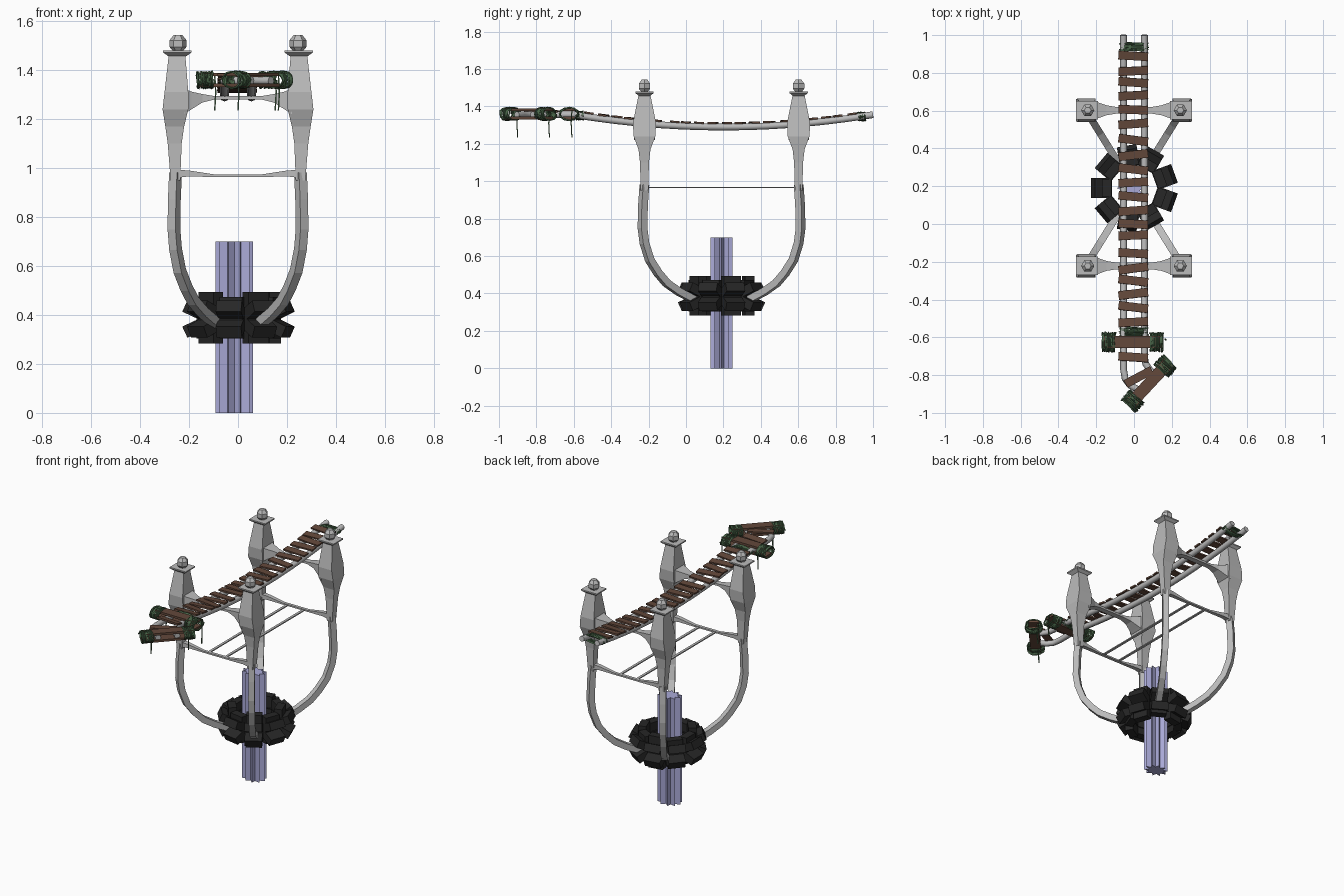
import bpy, bmesh, random
from math import sin, cos, pi, radians, atan2
from mathutils import Vector, Matrix

random.seed(4)
if "Cube" in bpy.data.objects:
    bpy.data.objects.remove(bpy.data.objects["Cube"])


def material(name, r, g, b):
    m = bpy.data.materials.new(name)
    m.use_nodes = True
    m.diffuse_color = (r, g, b, 1)
    m.node_tree.nodes["Principled BSDF"].inputs["Base Color"].default_value = (r, g, b, 1)
    return m


GREY = material("pale stone", .5, .5, .5)
BLACK = material("dark iron", .02, .02, .02)
BROWN = material("brown wood", .125, .065, .043)
GREEN = material("green rope", .065, .13, .065)
LILAC = material("lilac crystal", .4, .4, .68)
MID = Vector((0, .19, 0))


def finish(name, bm, mat):
    bmesh.ops.recalc_face_normals(bm, faces=bm.faces)
    me = bpy.data.meshes.new(name)
    bm.to_mesh(me)
    bm.free()
    me.materials.append(mat)
    ob = bpy.data.objects.new(name, me)
    bpy.context.collection.objects.link(ob)
    return ob


def loft(name, rings, mat):
    """Skin a list of equal-sized point rings and cap both ends."""
    bm = bmesh.new()
    loops = [[bm.verts.new(p) for p in ring] for ring in rings]
    for a, b in zip(loops, loops[1:]):
        for i in range(len(a)):
            j = (i + 1) % len(a)
            bm.faces.new((a[i], a[j], b[j], b[i]))
    bm.faces.new(loops[0])
    bm.faces.new(loops[-1])
    return finish(name, bm, mat)


def box(name, size, matrix, mat):
    bm = bmesh.new()
    bmesh.ops.create_cube(bm, size=1, matrix=matrix @ Matrix.Diagonal((*size, 1)))
    return finish(name, bm, mat)


def tube(name, points, radius, mat, sides=2):
    cu = bpy.data.curves.new(name, "CURVE")
    cu.dimensions = "3D"
    cu.bevel_depth = radius
    cu.bevel_resolution = sides
    cu.use_fill_caps = True
    sp = cu.splines.new("POLY")
    sp.points.add(len(points) - 1)
    for p, co in zip(sp.points, points):
        p.co = (*co, 1)
    cu.materials.append(mat)
    ob = bpy.data.objects.new(name, cu)
    bpy.context.collection.objects.link(ob)
    bpy.ops.object.select_all(action="DESELECT")
    ob.select_set(True)
    bpy.context.view_layer.objects.active = ob
    bpy.ops.object.convert(target="MESH")
    bpy.ops.object.shade_smooth_by_angle(angle=radians(50))


def rect(x0, x1, y0, y1, z):
    return [(x0, y0, z), (x1, y0, z), (x1, y1, z), (x0, y1, z)]


def deck_z(y):
    return 1.29 + .066 * min(((y - .2) / .8) ** 2, 1)


# Four posts with finials and curved legs
# Post profile: height, inner x, outer x, half depth
PROFILE = [(.95, .236, .275, .02), (1.1, .23, .287, .024), (1.17, .22, .297, .032),
           (1.24, .203, .308, .058), (1.31, .203, .3, .062), (1.46, .215, .283, .032)]
LEG = [(.485, .98), (.494, .87), (.497, .75), (.485, .67), (.452, .58),
       (.4, .51), (.345, .455), (.27, .41), (.16, .36)]
for sx in (-1, 1):
    for sy in (-1, 1):
        side = ("left" if sx > 0 else "right") + ("_front" if sy < 0 else "_back")
        cy = .19 + sy * .412
        loft("post_" + side, [rect(sx * a, sx * b, cy - d, cy + d, z)
                              for z, a, b, d in PROFILE], GREY)
        loft("cap_" + side, [rect(sx * (.248 - w), sx * (.248 + w), cy - w * .85, cy + w * .85, z)
                             for w, z in ((.034, 1.455), (.058, 1.472), (.058, 1.48))], GREY)
        loft("finial_" + side, [[(sx * .245 + r * cos(k * pi / 3), cy + r * sin(k * pi / 3), z)
                                 for k in range(6)]
                                for r, z in ((.02, 1.478), (.035, 1.495), (.035, 1.522), (.018, 1.543))], GREY)
        out = Vector((sx * .255, sy * .412, 0)).normalized()
        across = Vector((-out.y, out.x, 0))
        rings = []
        for i, (r, z) in enumerate(LEG):
            a, b = LEG[max(i - 1, 0)], LEG[min(i + 1, len(LEG) - 1)]
            t = (out * (b[0] - a[0]) + Vector((0, 0, b[1] - a[1]))).normalized()
            n = t.cross(across) * .019
            c = MID + out * r + Vector((0, 0, z))
            w = across * .019
            rings.append([c + n + w, c + n - w, c - n - w, c - n + w])
        loft("leg_" + side, rings, GREY)

# Cross beams between each pair of posts: x, half depth, bottom, top
DECK_BEAM = [(.22, .055, 1.22, 1.325), (.19, .042, 1.24, 1.312), (.145, .026, 1.268, 1.302),
             (.095, .018, 1.28, 1.294)]
TIE_BEAM = [(.25, .018, .96, .993), (.2, .014, .966, .99), (.09, .01, .963, .973)]
for y, end in ((-.222, "front"), (.602, "back")):
    for name, beam in (("deck_beam_", DECK_BEAM), ("tie_beam_", TIE_BEAM)):
        half = [(-x, d, a, b) for x, d, a, b in beam]
        full = half + [(-x, d, a, b) for x, d, a, b in reversed(half)]
        loft(name + end, [[(x, y - d, a), (x, y + d, a), (x, y + d, b), (x, y - d, b)]
                          for x, d, a, b in full], GREY)
for x in (-.06, .06):
    box("tie_rail", (.016, .82, .007), Matrix.Translation((x, .19, .967)), GREY)

# Fluted crystal column
loft("crystal_column", [[(-.015 + .077 * k * cos(i * pi / 10), .19 + .062 * k * sin(i * pi / 10), z)
                         for i in range(20) for k in ((1, .62)[i % 2],)]
                        for z in (0, .7)], LILAC)

# Iron collar: nine sectors, each with a core block and two flared blocks
for i in range(9):
    turn = Matrix.Translation(MID) @ Matrix.Rotation(radians(180 + 40 * i), 4, "Z")
    tall = .21 if i % 2 else .17
    box("collar_core", (.05, .095, tall), turn @ Matrix.Translation((.145, 0, .388)), BLACK)
    for s in (-1, 1):
        flare = Matrix.Translation((.172, 0, .383 + s * .032)) @ Matrix.Rotation(radians(-25 * s), 4, "Y")
        box("collar_flare", (.1, .105, .05), turn @ flare, BLACK)

# Bridge rails, sagging and turning at the front end
BENDS = {-.055: [(-.055, -.77), (-.047, -.82), (-.02, -.855), (.02, -.875), (.055, -.905)],
         .055: [(.055, -.7), (.062, -.74), (.085, -.775), (.135, -.82)]}
for x, bend in BENDS.items():
    path = [(x, 1 - k * .08, deck_z(1 - k * .08)) for k in range(21)]
    tube("bridge_rail", path + [(a, b, 1.356) for a, b in bend], .018, GREY)

# Bridge planks, each slightly askew
PLANKS = [.89, .81, .75, .68, .605, .53, .445, .365, .29, .22, .145, .07,
          0, -.06, -.155, -.235, -.3, -.37, -.44, -.52, -.705]
for i, y in enumerate(PLANKS):
    m = (Matrix.Translation((-.004, y, deck_z(y) + .021))
         @ Matrix.Rotation(radians(random.uniform(2, 8) * (1 if i % 2 else -1)), 4, "Z")
         @ Matrix.Rotation(atan2(.206 * (y - .2), 1), 4, "X"))
    box("plank", (.157, .045, .01), m, BROWN)
box("turned_plank", (.157, .045, .01), Matrix.Translation((.025, -.81, 1.377))
    @ Matrix.Rotation(radians(28), 4, "Z"), BROWN)


def coil(name, frame, length, half_w, half_h, turns):
    """Rope wound around the local x axis of a frame."""
    pts = []
    for k in range(turns * 12 + 1):
        a = k * pi / 6
        g = random.uniform(.93, 1.06)
        x = length * (k / (turns * 12) - .5) + random.uniform(-.003, .003)
        pts.append(frame @ Vector((x, half_w * g * cos(a), half_h * g * sin(a))))
    tube(name, pts, .0045, GREEN, 0)


# Rope lashings across the rails
for y in (-.57, .938):
    turn = Matrix.Translation((0, y, deck_z(y))) @ Matrix.Rotation(pi / 2, 4, "Z")
    coil("rail_lashing", turn, .042, .073, .022, 6)

# Paired cross boards bound with rope at both ends
for x, y, angle in ((-.007, -.625, 0), (.08, -.845, 47)):
    frame = Matrix.Translation((x, y, 1.36)) @ Matrix.Rotation(radians(angle), 4, "Z")
    for s in (-1, 1):
        box("cross_board", (.31, .064, .014), frame @ Matrix.Translation((0, 0, s * .022)), BROWN)
        coil("board_lashing", frame @ Matrix.Translation((s * .127, 0, 0)), .07, .05, .033, 9)

# Loose rope ends
for x, y in ((-.095, -.61), (0, -.9), (.152, -.73), (.165, -.61)):
    tube("loose_rope", [(x, y, 1.38), (x + .004, y - .004, 1.31), (x, y, 1.235)], .004, GREEN, 0)
